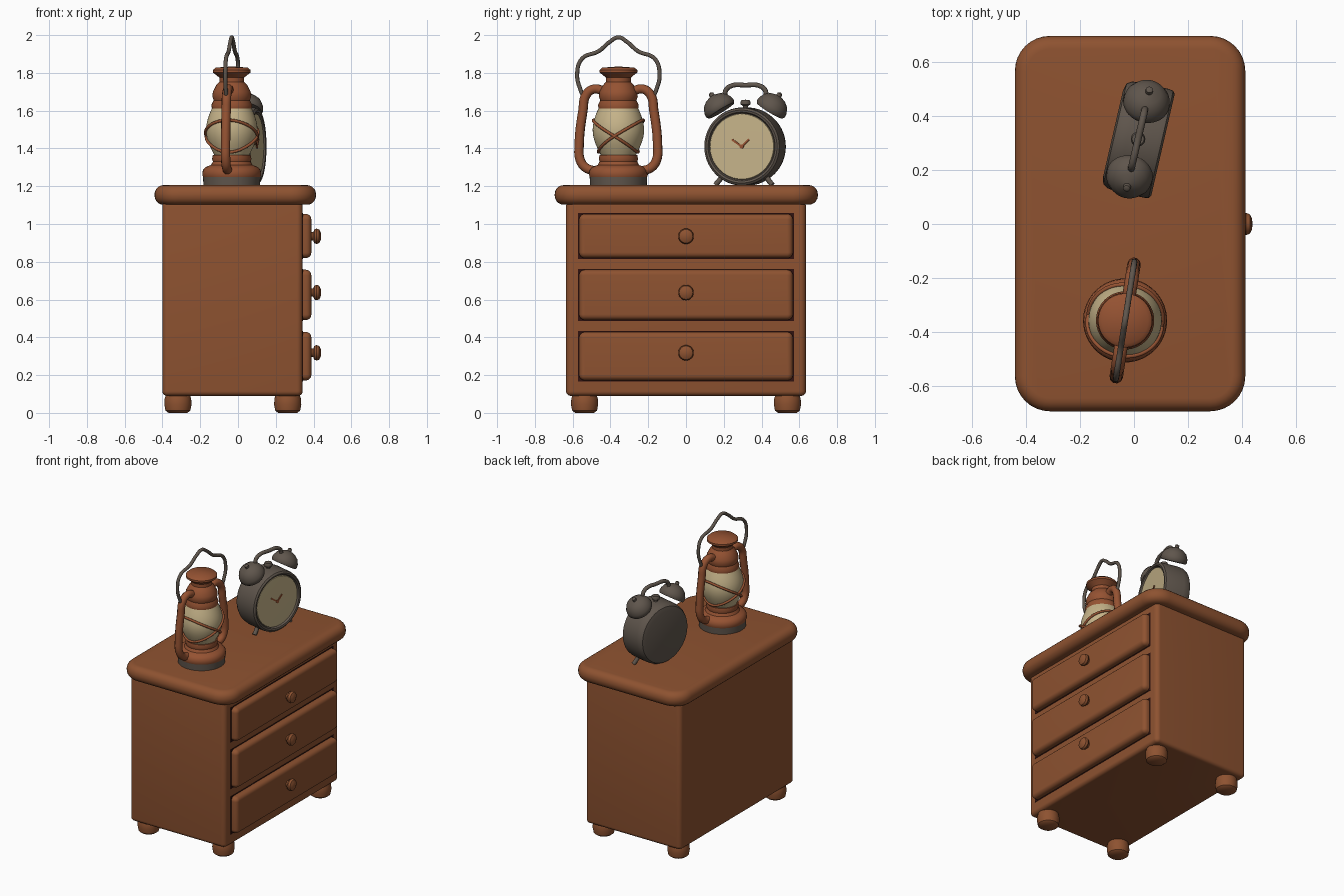
import bpy, bmesh, math
from mathutils import Matrix, Vector

if "Cube" in bpy.data.objects:
    bpy.data.objects.remove(bpy.data.objects["Cube"])

def mat(name, c):
    m = bpy.data.materials.new(name)
    m.diffuse_color = (*c, 1)
    m.use_nodes = True
    m.node_tree.nodes["Principled BSDF"].inputs["Base Color"].default_value = m.diffuse_color
    return m

WOOD = mat("brown wood", (0.27, 0.085, 0.03))
RUST = mat("rusty red", (0.30, 0.085, 0.032))
CREAM = mat("cream", (0.56, 0.45, 0.25))
GREY = mat("warm grey metal", (0.115, 0.092, 0.073))
DARK = mat("dark gap", (0.03, 0.006, 0.005))

def finish(ob, m):
    ob.data.materials.clear()
    ob.data.materials.append(m)
    bpy.ops.object.select_all(action='DESELECT')
    ob.select_set(True)
    bpy.context.view_layer.objects.active = ob
    bpy.ops.object.shade_smooth_by_angle(angle=math.radians(40))
    return ob

def from_bm(name, bm, m, mx):
    bmesh.ops.recalc_face_normals(bm, faces=bm.faces)
    me = bpy.data.meshes.new(name)
    bm.to_mesh(me)
    bm.free()
    me.transform(mx)
    ob = bpy.data.objects.new(name, me)
    bpy.context.collection.objects.link(ob)
    return finish(ob, m)

def box(name, lo, hi, m, corner=0, edge=0, axis=2, mx=Matrix()):
    """Box between two corners; edges along axis rounded by corner, the rest by edge."""
    lo, hi = Vector(lo), Vector(hi)
    bm = bmesh.new()
    bmesh.ops.create_cube(bm, size=1)
    for v in bm.verts:
        v.co = Vector([(lo[i] + hi[i]) / 2 + v.co[i] * (hi[i] - lo[i]) for i in range(3)])
    if corner:
        es = [e for e in bm.edges if abs((e.verts[0].co - e.verts[1].co)[axis]) > 1e-4]
        bmesh.ops.bevel(bm, geom=es, offset=corner, segments=8, profile=0.5, affect='EDGES')
    if edge:
        es = [e for e in bm.edges if e.calc_face_angle(0) > 0.7]
        bmesh.ops.bevel(bm, geom=es, offset=edge, segments=5, profile=0.5,
                        affect='EDGES', clamp_overlap=False)
    return from_bm(name, bm, m, mx)

def lathe(name, prof, m, mx=Matrix(), n=48):
    """Turn (radius, height) points round the local z axis."""
    bm = bmesh.new()
    vs = [bm.verts.new((r, 0, z)) for r, z in prof]
    es = [bm.edges.new(p) for p in zip(vs, vs[1:])]
    bmesh.ops.spin(bm, geom=vs + es, cent=(0, 0, 0), axis=(0, 0, 1),
                   angle=2 * math.pi, steps=n, use_duplicate=False)
    bmesh.ops.remove_doubles(bm, verts=bm.verts, dist=1e-5)
    return from_bm(name, bm, m, mx)

def tube(name, pts, r, m, mx=Matrix(), cyclic=False):
    cu = bpy.data.curves.new(name, 'CURVE')
    cu.dimensions = '3D'
    cu.bevel_depth, cu.bevel_resolution, cu.resolution_u = r, 3, 6
    cu.use_fill_caps = True
    sp = cu.splines.new('BEZIER')
    sp.bezier_points.add(len(pts) - 1)
    for bp, p in zip(sp.bezier_points, pts):
        bp.co = p
        bp.handle_left_type = bp.handle_right_type = 'AUTO'
    sp.use_cyclic_u = cyclic
    ob = bpy.data.objects.new(name, cu)
    bpy.context.collection.objects.link(ob)
    bpy.ops.object.select_all(action='DESELECT')
    ob.select_set(True)
    bpy.context.view_layer.objects.active = ob
    bpy.ops.object.convert(target='MESH')
    ob = bpy.context.view_layer.objects.active
    ob.data.transform(mx)
    return finish(ob, m)

T = Matrix.Translation
def R(deg, ax):
    return Matrix.Rotation(math.radians(deg), 4, ax)
X_AXIS = R(90, 'Y')  # sends local z to +x

# Chest
box("chest_body", (-0.4, -0.635, 0.09), (0.342, 0.635, 1.12), WOOD, 0.03, 0.025)
box("chest_top", (-0.442, -0.695, 1.102), (0.413, 0.698, 1.206), WOOD, 0.13, 0.048)
for x in (-0.318, 0.263):
    for y in (-0.537, 0.537):
        lathe("foot", [(0, 0), (0.05, 0), (0.066, 0.012), (0.072, 0.045), (0.07, 0.075),
                       (0.06, 0.11), (0, 0.11)], WOOD, T((x, y, 0)), 32)

# Drawers with dark gaps and knobs
for z0, z1, zk in ((0.82, 1.053, 0.935), (0.492, 0.758, 0.637), (0.172, 0.428, 0.318)):
    box("drawer_gap", (0.336, -0.572, z0 - 0.005), (0.3445, 0.572, z1 + 0.005), DARK)
    box("drawer", (0.3, -0.566, z0), (0.388, 0.566, z1), WOOD, 0.03, 0.028, 0)
    lathe("drawer_knob", [(0.022, -0.02), (0.022, 0.012), (0.036, 0.018), (0.041, 0.03),
                          (0.036, 0.044), (0.02, 0.052), (0, 0.054)], WOOD,
          T((0.386, 0, zk)) @ X_AXIS, 28)

# Lantern body
L = T((-0.033, -0.358, 0)) @ R(-9, 'Z')
def globe_r(z):
    t = (z - 1.36) / 0.26
    return 0.09 + 0.012 * t + 0.04 * math.sin(math.pi * t)
lathe("lantern_foot_ring", [(0, 1.2), (0.15, 1.2), (0.152, 1.25), (0, 1.25)], GREY, L)
lathe("lantern_tank", [(0, 1.245), (0.15, 1.245), (0.156, 1.26), (0.153, 1.285), (0.138, 1.302),
                       (0.11, 1.312), (0.1, 1.33), (0.104, 1.345), (0.1, 1.365), (0, 1.365)], RUST, L)
lathe("lantern_globe", [(globe_r(1.36 + 0.02 * i), 1.36 + 0.02 * i) for i in range(14)], CREAM, L)
lathe("lantern_chimney", [(0, 1.612), (0.105, 1.612), (0.108, 1.63), (0.096, 1.655), (0.103, 1.675),
                          (0.1, 1.7), (0.082, 1.735), (0.066, 1.752), (0.066, 1.775), (0.08, 1.787),
                          (0.1, 1.802), (0.1, 1.815), (0.085, 1.828), (0, 1.834)], RUST, L)
# Side tubes and crossed wire guard
for s in (-1, 1):
    tube("lantern_side_tube", [(0, s * 0.08, 1.705), (0, s * 0.13, 1.715), (0, s * 0.172, 1.685),
                               (0, s * 0.19, 1.6), (0, s * 0.21, 1.42), (0, s * 0.205, 1.34),
                               (0, s * 0.175, 1.298), (0, s * 0.12, 1.28)], 0.025, RUST, L)
    ring = []
    for i in range(24):
        a = 2 * math.pi * i / 24
        z = 1.465 + s * 0.085 * math.sin(a)
        r = globe_r(z) + 0.004
        ring.append((r * math.cos(a), r * math.sin(a), z))
    tube("lantern_guard_wire", ring, 0.008, RUST, L, True)
# Carrying loop
half = [(0.185, 1.67), (0.203, 1.71), (0.221, 1.79), (0.195, 1.875), (0.105, 1.915), (0.045, 1.965)]
tube("lantern_handle", [(0, -y, z) for y, z in half] + [(0, 0, 1.988)]
     + [(0, y, z) for y, z in reversed(half)], 0.011, GREY, L)

# Alarm clock case and dial
C = T((0.015, 0.315, 1.41)) @ R(-13, 'Z')
lathe("clock_case", [(0, -0.095), (0.165, -0.095), (0.192, -0.088), (0.203, -0.07), (0.207, -0.04),
                     (0.207, 0.07), (0.204, 0.087), (0.193, 0.095), (0.182, 0.092),
                     (0.176, 0.08), (0, 0.08)], GREY, C @ X_AXIS, 64)
lathe("clock_dial", [(0.174, 0.08), (0.172, 0.085), (0, 0.086)], CREAM, C @ X_AXIS, 64)
for ang, ln in ((55, 0.065), (-45, 0.055)):
    box("clock_hand", (0.084, -0.005, -0.01), (0.091, 0.005, ln), RUST, mx=C @ R(ang, 'X'))
lathe("clock_hand_pin", [(0.011, 0.08), (0.011, 0.092), (0, 0.094)], RUST, C @ X_AXIS, 16)

# Bells, legs, handle and hammer
for s in (-1, 1):
    lathe("clock_bell", [(0, -0.012), (0.08, -0.012), (0.087, 0), (0.084, 0.022), (0.07, 0.05),
                         (0.045, 0.07), (0.014, 0.08), (0.013, 0.095), (0, 0.102)], GREY,
          C @ T((0, s * 0.138, 0.2)) @ R(-s * 32, 'X'), 36)
    tube("clock_leg", [(0.03, s * 0.115, -0.15), (0.035, s * 0.135, -0.18),
                       (0.04, s * 0.155, -0.203)], 0.014, GREY, C)
tube("clock_handle", [(0, -0.105, 0.24), (0, -0.11, 0.29), (0, -0.085, 0.318), (0, 0, 0.325),
                      (0, 0.085, 0.318), (0, 0.11, 0.29), (0, 0.105, 0.24)], 0.013, GREY, C)
lathe("clock_hammer", [(0.015, 0.19), (0.014, 0.215), (0.025, 0.222), (0.027, 0.235),
                       (0.022, 0.246), (0, 0.248)], GREY, C, 24)
